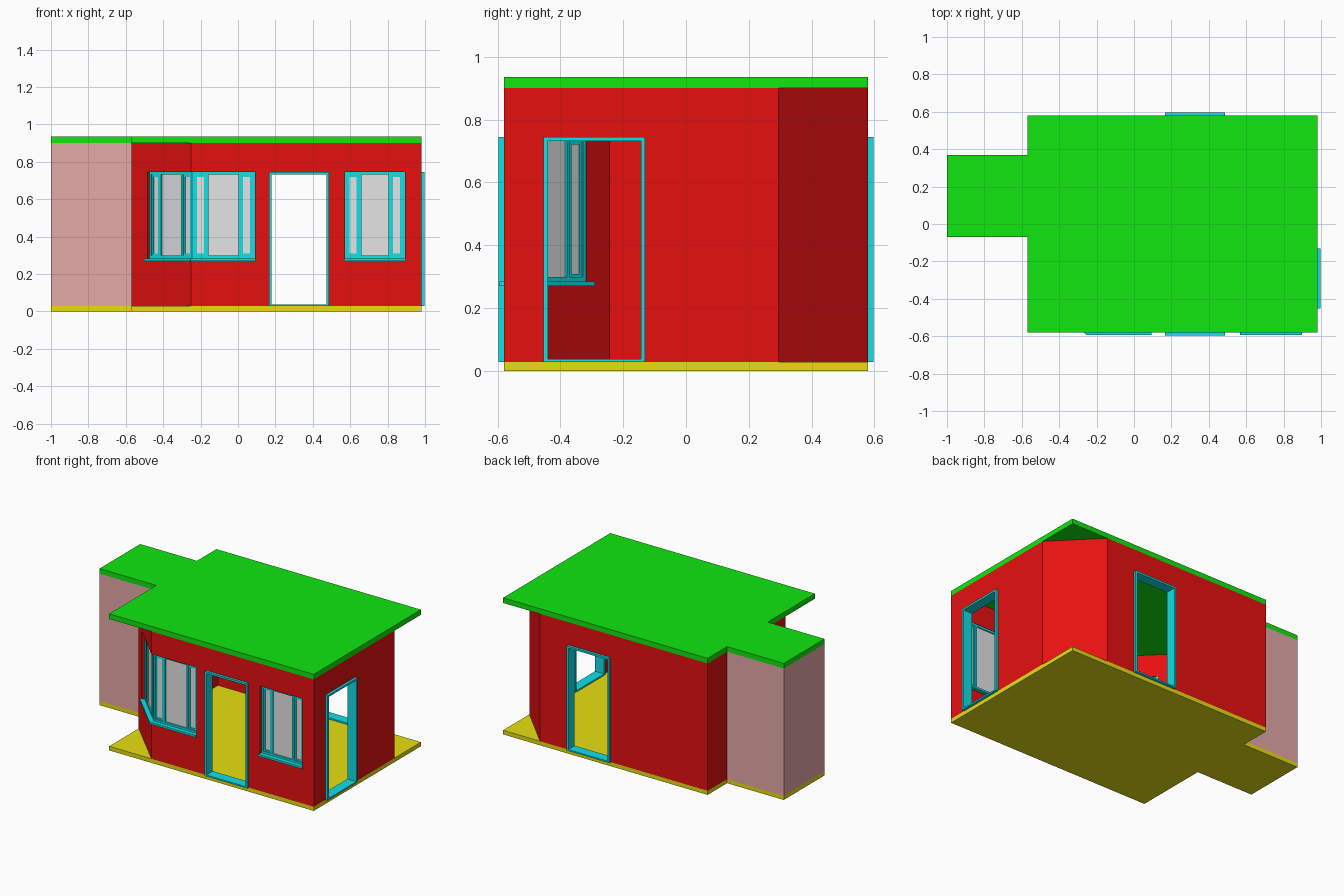
import bpy
import bmesh
from mathutils import Vector

cube = bpy.data.objects.get("Cube")
if cube:
    bpy.data.objects.remove(cube, do_unlink=True)


def material(name, rgb):
    m = bpy.data.materials.new(name)
    m.use_nodes = True
    m.diffuse_color = (*rgb, 1)
    bsdf = next(n for n in m.node_tree.nodes if n.type == 'BSDF_PRINCIPLED')
    bsdf.inputs["Base Color"].default_value = (*rgb, 1)
    return m


RED = material("red_wall", (0.8, 0.005, 0.005))
ROSE = material("rose_wall", (0.78, 0.4, 0.39))
GREEN = material("green_roof", (0.005, 0.8, 0.005))
YELLOW = material("yellow_floor", (0.8, 0.74, 0.005))
CYAN = material("cyan_frame", (0.005, 0.75, 0.8))
GREY = material("pale_glass", (0.78, 0.78, 0.78))

BASE, TOP, THICK = 0.028, 0.9, 0.04
HEAD, SILL = 0.745, 0.27


def prism(bm, outline, z0, z1):
    """Extrude a plan outline between two heights."""
    low = [bm.verts.new((p[0], p[1], z0)) for p in outline]
    high = [bm.verts.new((p[0], p[1], z1)) for p in outline]
    bm.faces.new(low[::-1])
    bm.faces.new(high)
    for i in range(len(low)):
        j = (i + 1) % len(low)
        bm.faces.new((low[i], low[j], high[j], high[i]))


def finish(bm, name, mat):
    bmesh.ops.recalc_face_normals(bm, faces=bm.faces)
    mesh = bpy.data.meshes.new(name)
    bm.to_mesh(mesh)
    bm.free()
    mesh.materials.append(mat)
    ob = bpy.data.objects.new(name, mesh)
    bpy.context.collection.objects.link(ob)
    return ob


def slab(name, outline, z0, z1, mat):
    bm = bmesh.new()
    prism(bm, outline, z0, z1)
    finish(bm, name, mat)


class Wall:
    """One straight wall, measured by u along it and d outward from its face."""

    def __init__(self, a, b):
        self.a, self.b = Vector(a), Vector(b)
        self.t = (self.b - self.a).normalized()
        self.n = Vector((self.t.y, -self.t.x))
        self.length = (self.b - self.a).length
        self.inner_a = self.a - self.n * THICK
        self.inner_b = self.b - self.n * THICK

    def at(self, u, d):
        return self.a + self.t * u + self.n * d

    def box(self, bm, u0, u1, d0, d1, z0, z1):
        prism(bm, [self.at(u0, d0), self.at(u0, d1),
                   self.at(u1, d1), self.at(u1, d0)], z0, z1)

    def build(self, name, mat, openings=()):
        bm = bmesh.new()
        stops = [(0, 0, None)]
        for u0, u1, low in openings:
            stops += [(stops[-1][1], u0, None), (u0, u1, low)]
        stops.append((stops[-1][1], self.length, None))
        for u0, u1, low in stops:
            if u1 - u0 < 0.001:
                continue
            ia = self.inner_a if u0 < 0.001 else self.at(u0, -THICK)
            ib = self.inner_b if u1 > self.length - 0.001 else self.at(u1, -THICK)
            quad = [self.at(u0, 0), self.at(u1, 0), ib, ia]
            if low is None:
                prism(bm, quad, BASE, TOP)
            else:
                prism(bm, quad, HEAD, TOP)
                if low > BASE:
                    prism(bm, quad, BASE, low)
        finish(bm, name, mat)


def chain(points, closed):
    """Make walls along a path and mitre their inner corners."""
    ends = points[1:] + points[:1] if closed else points[1:]
    walls = [Wall(a, b) for a, b in zip(points, ends)]
    for i, w in enumerate(walls):
        if i == 0 and not closed:
            continue
        prev = walls[i - 1]
        corner = w.a - (prev.n + w.n) * THICK / (1 + prev.n.dot(w.n))
        w.inner_a = prev.inner_b = corner
    return walls


def door_frame(name, wall, u0, u1):
    bm = bmesh.new()
    w, d0, d1 = 0.013, -THICK - 0.012, 0.017
    wall.box(bm, u0, u0 + w, d0, d1, BASE, HEAD)
    wall.box(bm, u1 - w, u1, d0, d1, BASE, HEAD)
    wall.box(bm, u0 + w, u1 - w, d0, d1, HEAD - w, HEAD)
    wall.box(bm, u0 + w, u1 - w, d0, d1, BASE, BASE + 0.01)
    finish(bm, name, CYAN)


def window(name, wall, u0, u1, ends):
    # Outer frame, two mullions, a narrow sash on each side and the sill
    bm = bmesh.new()
    z0, w = SILL + 0.014, 0.014
    back, front = -0.038, -0.016
    m0, m1 = u0 + 0.073, u1 - 0.073
    for u in (u0, m0, m1 - w, u1 - w):
        wall.box(bm, u, u + w, back, front, z0, HEAD)
    for z in (z0, HEAD - w):
        wall.box(bm, u0 + w, u1 - w, back, front, z, z + w)
    s = 0.011
    for a, b in ((u0 + w, m0), (m1, u1 - w)):
        lo, hi = z0 + w, HEAD - w
        for u in (a, b - s):
            wall.box(bm, u, u + s, back + 0.004, front - 0.005, lo, hi)
        for z in (lo, hi - s):
            wall.box(bm, a + s, b - s, back + 0.004, front - 0.005, z, z + s)
    wall.box(bm, u0 - ends[0], u1 + ends[1], -0.065, 0.013, SILL, z0)
    finish(bm, name + "_frame", CYAN)
    bm = bmesh.new()
    wall.box(bm, u0 + 0.005, u1 - 0.005, -0.03, -0.025, z0, HEAD - 0.005)
    finish(bm, name + "_glass", GREY)


# Floor and roof share one plan
W, E, D = -0.57, 0.98, 0.58
A0, A1 = -0.07, 0.37
plan = [(W, -D), (E, -D), (E, D), (W, D), (W, A1), (-1, A1), (-1, A0), (W, A0)]
slab("floor_slab", plan, 0, BASE, YELLOW)
slab("roof_slab", plan, TOP, 0.935, GREEN)

# Main room with two cut corners
front, right, back_corner, back, left, front_corner = chain(
    [(-0.25, -D), (E, -D), (E, 0.295), (0.7, D), (W, D), (W, -0.26)], True)
end = front_corner.length
front.build("front_wall", RED, [(0, 0.34, SILL), (0.415, 0.737, BASE), (0.822, 1.142, SILL)])
right.build("side_wall", RED, [(0.127, 0.45, BASE)])
back_corner.build("back_corner_wall", RED)
back.build("back_wall", RED, [(0.213, 0.535, BASE)])
left.build("annex_side_wall", RED)
front_corner.build("front_corner_wall", RED, [(0.12, end, SILL)])

# Doorways
door_frame("front_door_frame", front, 0.415, 0.737)
door_frame("side_door_frame", right, 0.127, 0.45)
door_frame("back_door_frame", back, 0.213, 0.535)

# Windows, two of them meeting at the cut corner
window("front_window", front, 0.822, 1.142, (0.005, 0.005))
window("corner_window_front", front, 0.005, 0.34, (0.01, 0.003))
window("corner_window_angled", front_corner, 0.12, end - 0.006, (0.012, 0.011))

# Annex
for label, wall in zip(("back", "end", "front"),
                       chain([(W, A1), (-1, A1), (-1, A0), (W, A0)], False)):
    wall.build("annex_" + label + "_wall", ROSE)
